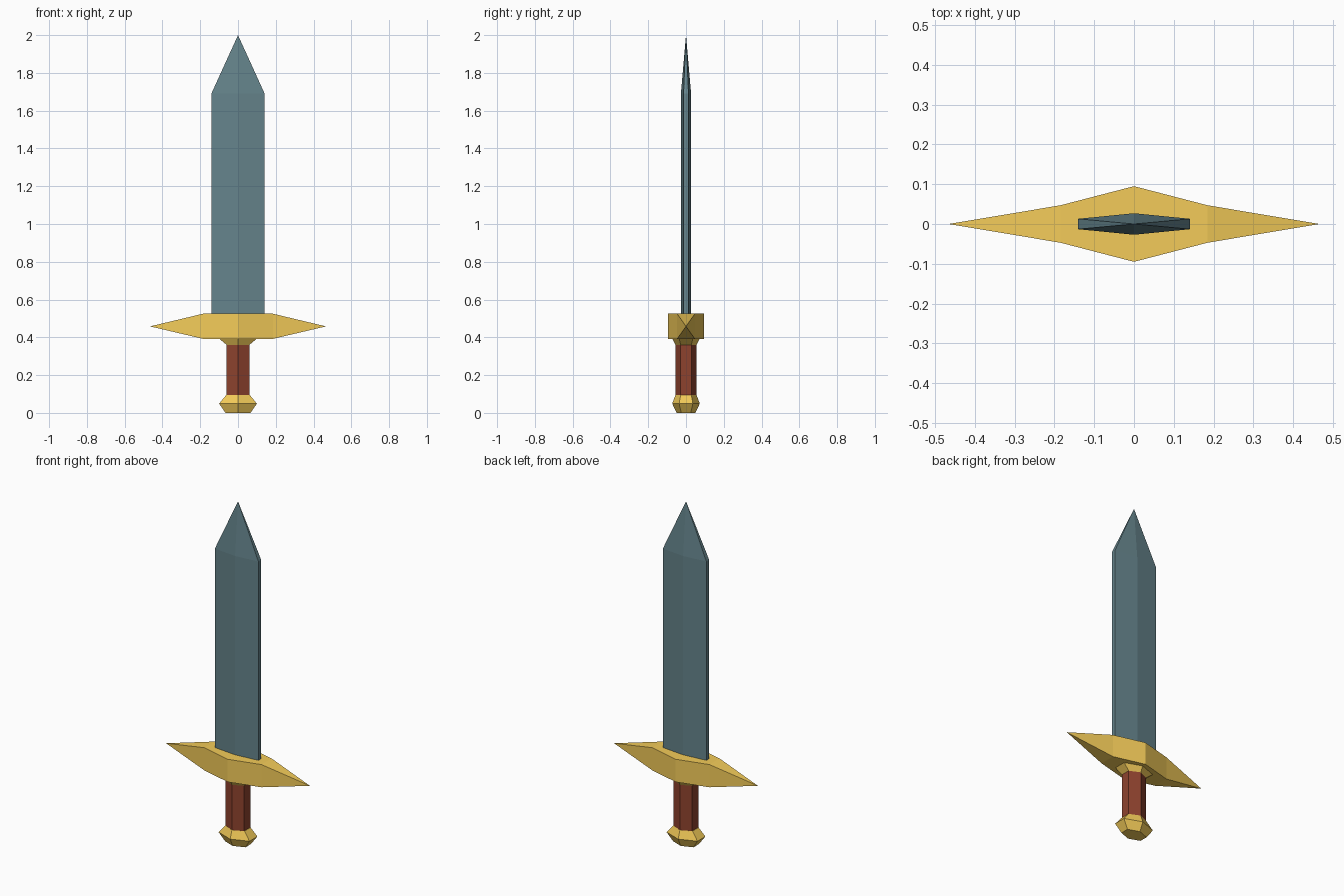
import bpy, bmesh

if "Cube" in bpy.data.objects:
    bpy.data.objects.remove(bpy.data.objects["Cube"])


def material(name, rgb):
    m = bpy.data.materials.new(name)
    m.diffuse_color = (*rgb, 1)
    m.use_nodes = True
    m.node_tree.nodes["Principled BSDF"].inputs["Base Color"].default_value = m.diffuse_color
    return m


def loft(name, rings, mat):
    """Skin stacked rings; a one-point ring makes a pointed end."""
    bm = bmesh.new()
    loops = [[bm.verts.new(p) for p in ring] for ring in rings]
    for a, b in zip(loops, loops[1:]):
        n = max(len(a), len(b))
        for i in range(n):
            j = (i + 1) % n
            if len(b) == 1:
                bm.faces.new((a[i], a[j], b[0]))
            elif len(a) == 1:
                bm.faces.new((a[0], b[j], b[i]))
            else:
                bm.faces.new((a[i], a[j], b[j], b[i]))
    for end in (loops[0], loops[-1]):
        if len(end) > 2:
            bm.faces.new(end)
    bmesh.ops.recalc_face_normals(bm, faces=bm.faces)
    mesh = bpy.data.meshes.new(name)
    bm.to_mesh(mesh)
    bm.free()
    obj = bpy.data.objects.new(name, mesh)
    mesh.materials.append(mat)
    bpy.context.collection.objects.link(obj)
    return obj


def hexagon(x, y, side, z):
    """Six-sided ring with corners on the y axis and flat sides at +-x."""
    return [(x, -side, z), (x, side, z), (0, y, z),
            (-x, side, z), (-x, -side, z), (0, -y, z)]


def hex_part(name, levels, mat):
    return loft(name, [hexagon(x, y, y / 2, z) for x, y, z in levels], mat)


steel = material("steel", (0.13, 0.23, 0.26))
gold = material("gold", (0.90, 0.60, 0.10))
leather = material("leather", (0.27, 0.055, 0.027))

# Blade: flattened hexagon running up to a point
loft("blade", [hexagon(0.141, 0.027, 0.013, 0.50),
               hexagon(0.141, 0.027, 0.013, 1.69),
               [(0, 0, 2.0)]], steel)

# Crossguard: rectangular sections along x, pointed at both ends
def section(x, y, z0=0.392, z1=0.525):
    return [(x, -y, z0), (x, y, z0), (x, y, z1), (x, -y, z1)]

loft("crossguard", [[(-0.466, 0, 0.458)], section(-0.185, 0.047),
                    section(0, 0.095), section(0.185, 0.047),
                    [(0.466, 0, 0.458)]], gold)

# Collar under the guard, grip and pommel
hex_part("collar", [(0.060, 0.056, 0.36), (0.10, 0.073, 0.393)], gold)
hex_part("grip", [(0.060, 0.056, 0.08), (0.060, 0.056, 0.375)], leather)
hex_part("pommel", [(0.066, 0.049, 0), (0.10, 0.073, 0.049),
                    (0.062, 0.056, 0.095)], gold)
